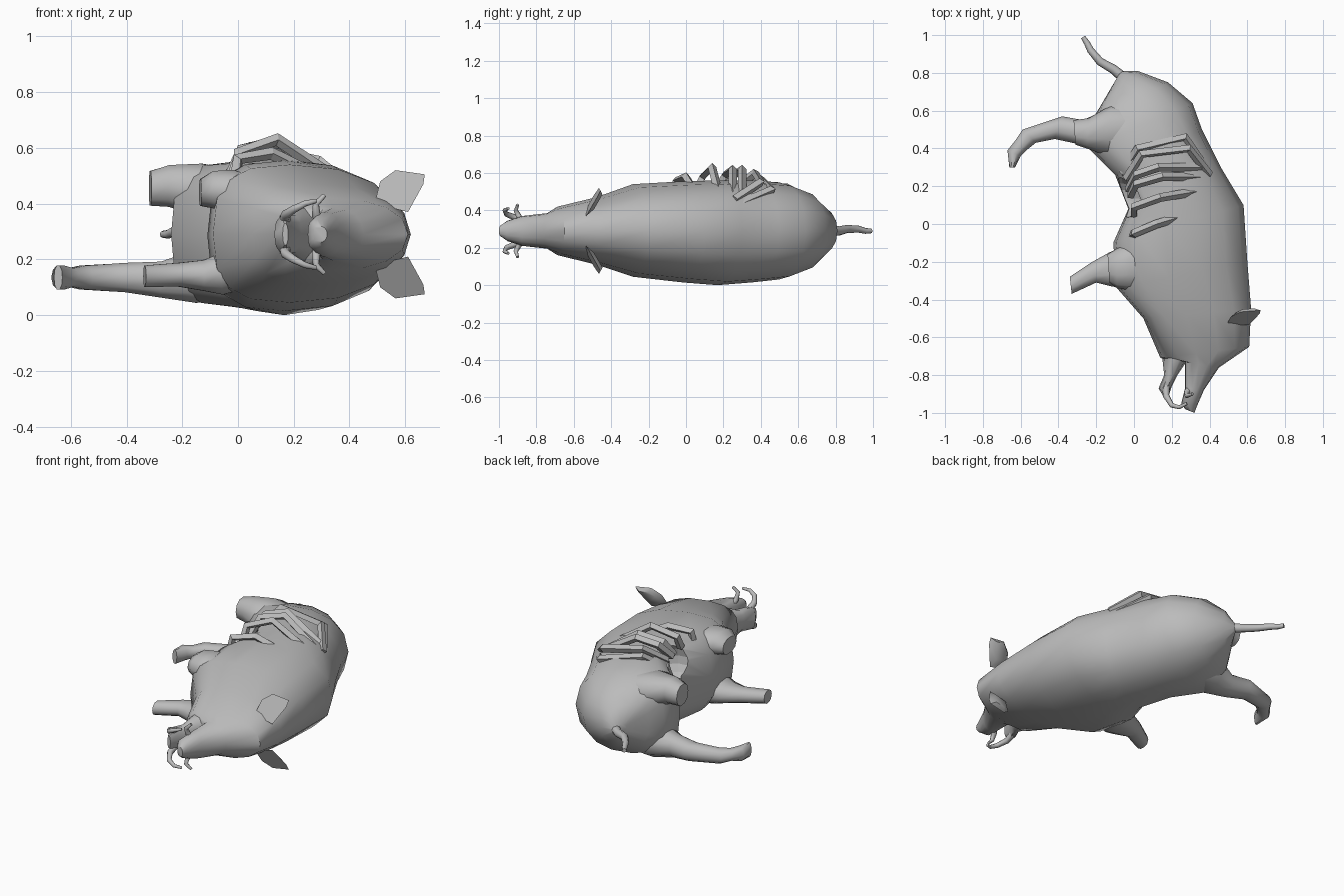
import bpy
import bmesh
import math
from mathutils import Vector

MIDDLE = 0.29  # height of the plane that splits the animal left from right

old_cube = bpy.data.objects.get("Cube")
if old_cube:
    bpy.data.objects.remove(old_cube, do_unlink=True)

hide_grey = bpy.data.materials.new("hide_grey")
hide_grey.use_nodes = True
grey = (0.5, 0.5, 0.5, 1)
hide_grey.diffuse_color = grey
hide_grey.node_tree.nodes["Principled BSDF"].inputs["Base Color"].default_value = grey


def finish(name, bm, smooth_angle=50):
    """Turn a bmesh into a shaded object."""
    bmesh.ops.recalc_face_normals(bm, faces=bm.faces)
    mesh = bpy.data.meshes.new(name)
    bm.to_mesh(mesh)
    bm.free()
    mesh.materials.append(hide_grey)
    obj = bpy.data.objects.new(name, mesh)
    bpy.context.collection.objects.link(obj)
    bpy.ops.object.select_all(action="DESELECT")
    obj.select_set(True)
    bpy.context.view_layer.objects.active = obj
    bpy.ops.object.shade_smooth_by_angle(angle=math.radians(smooth_angle))
    return obj


def loft(name, rings, sides=10, belly_power=0.9, widest=0.5):
    """Skin oval rings, each given as two edge points in plan and a low and high z.
    A smaller belly power makes the second edge of each oval boxier; widest says
    how far from the first edge to the second the oval is at its tallest."""
    bm = bmesh.new()
    loops = []
    for ax, ay, bx, by, low, high in rings:
        a, b = Vector((ax, ay, 0)), Vector((bx, by, 0))
        pivot = a.lerp(b, widest)
        loop = []
        for i in range(sides):
            angle = math.tau * i / sides
            c, s = math.cos(angle), math.sin(angle)
            power, edge = (0.9, a) if c > 0 else (belly_power, b)
            point = pivot.lerp(edge, abs(c) ** power)
            up = math.copysign(abs(s) ** power, s)
            point.z = (low + high) / 2 + (high - low) / 2 * up
            loop.append(bm.verts.new(point))
        loops.append(loop)
    for first, second in zip(loops, loops[1:]):
        for i in range(sides):
            j = (i + 1) % sides
            bm.faces.new((first[i], first[j], second[j], second[i]))
    bm.faces.new(loops[0])
    bm.faces.new(loops[-1])
    return finish(name, bm)


def rod(name, points, radius, taper=1.0, resolution=0):
    """Sweep a thin tube along a path."""
    curve = bpy.data.curves.new(name, "CURVE")
    curve.dimensions = "3D"
    curve.bevel_depth = radius
    curve.bevel_resolution = resolution
    curve.use_fill_caps = True
    spline = curve.splines.new("POLY")
    spline.points.add(len(points) - 1)
    for i, point in enumerate(points):
        spline.points[i].co = (*point, 1)
        spline.points[i].radius = 1 + (taper - 1) * i / (len(points) - 1)
    spline.use_smooth = resolution > 0
    curve.materials.append(hide_grey)
    obj = bpy.data.objects.new(name, curve)
    bpy.context.collection.objects.link(obj)
    return obj


def both_sides(points):
    """Give the upper path and its reflection in the middle plane."""
    lower = [(x, y, 2 * MIDDLE - z) for x, y, z in points]
    return (("upper", points), ("lower", lower))


# Body, from snout to rump: back edge, belly edge, height range
body = loft("body", [
    (0.32, -1.00, 0.27, -0.98, 0.26, 0.32),
    (0.335, -0.96, 0.25, -0.95, 0.235, 0.345),
    (0.37, -0.88, 0.27, -0.87, 0.21, 0.37),
    (0.45, -0.76, 0.27, -0.73, 0.195, 0.385),
    (0.61, -0.65, 0.14, -0.71, 0.16, 0.42),
    (0.62, -0.45, 0.05, -0.50, 0.11, 0.47),
    (0.60, -0.20, -0.09, -0.34, 0.045, 0.54),
    (0.58, 0.10, -0.11, -0.10, 0.015, 0.555),
    (0.46, 0.30, -0.03, 0.08, 0.00, 0.56),
    (0.36, 0.50, -0.10, 0.26, 0.015, 0.56),
    (0.31, 0.64, -0.24, 0.40, 0.03, 0.55),
    (0.18, 0.75, -0.23, 0.54, 0.08, 0.50),
    (0.02, 0.81, -0.18, 0.62, 0.16, 0.42),
    (-0.07, 0.81, -0.11, 0.74, 0.26, 0.32),
], sides=16, belly_power=0.7, widest=0.6)

# Opened flank below the ribs
bpy.ops.mesh.primitive_uv_sphere_add(
    segments=12, ring_count=8, location=(-0.05, 0.14, 0.44), rotation=(0, 0, -0.5))
cutter = bpy.context.object
cutter.name = "flank_cutter"
cutter.scale = (0.13, 0.10, 0.12)
cutter.hide_render = True
cutter.hide_viewport = True
cutter.data.materials.append(hide_grey)
opening = body.modifiers.new("flank_opening", "BOOLEAN")
opening.operation = "DIFFERENCE"
opening.solver = "EXACT"
opening.object = cutter

# Lower jaw
loft("jaw", [
    (0.18, -0.92, 0.16, -0.92, 0.25, 0.33),
    (0.20, -0.86, 0.13, -0.87, 0.22, 0.36),
    (0.23, -0.80, 0.16, -0.80, 0.22, 0.36),
    (0.29, -0.71, 0.15, -0.71, 0.19, 0.39),
    (0.34, -0.62, 0.13, -0.64, 0.19, 0.39),
])

# Full legs on the ground side
loft("lower_hind_leg", [
    (0.02, 0.62, -0.03, 0.42, 0.06, 0.26),
    (-0.14, 0.61, -0.16, 0.38, 0.04, 0.24),
    (-0.27, 0.55, -0.28, 0.42, 0.06, 0.195),
    (-0.38, 0.57, -0.42, 0.45, 0.08, 0.19),
    (-0.59, 0.50, -0.52, 0.43, 0.09, 0.18),
    (-0.63, 0.44, -0.57, 0.39, 0.10, 0.17),
    (-0.67, 0.39, -0.60, 0.36, 0.09, 0.18),
    (-0.66, 0.30, -0.63, 0.30, 0.09, 0.18),
])
loft("lower_fore_leg", [
    (0.08, -0.09, 0.04, -0.33, 0.10, 0.25),
    (-0.04, -0.11, -0.06, -0.34, 0.07, 0.23),
    (-0.13, -0.15, -0.12, -0.33, 0.085, 0.20),
    (-0.22, -0.20, -0.20, -0.31, 0.10, 0.19),
    (-0.34, -0.28, -0.33, -0.37, 0.10, 0.18),
])

# Cut-off legs on the upper side
loft("upper_hind_stump", [
    (0.03, 0.62, 0.00, 0.40, 0.34, 0.52),
    (-0.12, 0.63, -0.14, 0.36, 0.34, 0.548),
    (-0.24, 0.56, -0.25, 0.40, 0.385, 0.542),
    (-0.32, 0.55, -0.31, 0.42, 0.39, 0.52),
])
loft("upper_fore_stump", [
    (0.12, -0.08, 0.10, -0.36, 0.34, 0.49),
    (-0.02, -0.10, -0.02, -0.35, 0.36, 0.525),
    (-0.09, -0.13, -0.09, -0.34, 0.38, 0.52),
    (-0.14, -0.16, -0.13, -0.31, 0.39, 0.49),
])

# Tail
rod("tail", [(-0.05, 0.77, 0.29), (-0.11, 0.82, 0.29), (-0.18, 0.86, 0.30),
             (-0.23, 0.92, 0.30), (-0.25, 0.96, 0.29), (-0.27, 0.99, 0.29)],
    0.028, 0.45, 2)

# Ears: leaves swept back from the head, thickest along the middle
ear_outline = [(0.49, 0.40), (0.51, 0.48), (0.565, 0.52),
               (0.67, 0.505), (0.665, 0.47), (0.61, 0.37)]
ear_path = [(x, -0.55 + 0.5 * (z - 0.37) + 0.15 * (x - 0.5), z) for x, z in ear_outline]
for side, points in both_sides(ear_path):
    bm = bmesh.new()
    leaf = bm.faces.new([bm.verts.new(p) for p in points])
    centre = leaf.calc_center_median()
    extruded = bmesh.ops.extrude_face_region(bm, geom=[leaf], use_keep_orig=True)
    for vert in extruded["geom"]:
        if isinstance(vert, bmesh.types.BMVert):
            vert.co = centre.lerp(vert.co, 0.6) + Vector((0, 0.025, 0))
    finish(side + "_ear", bm)

# Tusks
jaw_tusk = [(0.17, -0.86, 0.34), (0.17, -0.91, 0.36), (0.20, -0.96, 0.38),
            (0.24, -0.97, 0.40), (0.28, -0.95, 0.41)]
snout_tusk = [(0.30, -0.87, 0.33), (0.28, -0.89, 0.36),
              (0.28, -0.91, 0.40), (0.31, -0.90, 0.43)]
for label, path in (("jaw_tusk", jaw_tusk), ("snout_tusk", snout_tusk)):
    for side, points in both_sides(path):
        rod(side + "_" + label, points, 0.02, 0.4, 2)

# Exposed ribs arching over the flank
ribs = [
    [(0.41, 0.25, 0.42), (0.27, 0.46, 0.51), (0.02, 0.40, 0.57), (-0.06, 0.27, 0.47)],
    [(0.40, 0.26, 0.46), (0.29, 0.40, 0.55), (0.04, 0.37, 0.60), (-0.04, 0.24, 0.50)],
    [(0.36, 0.30, 0.48), (0.13, 0.30, 0.62), (0.01, 0.26, 0.59), (-0.03, 0.18, 0.50)],
    [(0.35, 0.25, 0.48), (0.15, 0.25, 0.62), (0.01, 0.21, 0.59), (-0.02, 0.15, 0.50)],
    [(0.32, 0.17, 0.51), (0.14, 0.14, 0.63), (0.00, 0.09, 0.58), (0.00, 0.05, 0.50)],
    [(0.22, 0.03, 0.53), (0.12, 0.00, 0.58), (0.00, -0.05, 0.56), (-0.01, -0.06, 0.48)],
]
for number, points in enumerate(ribs, 1):
    rod("rib_" + str(number), points, 0.023)
